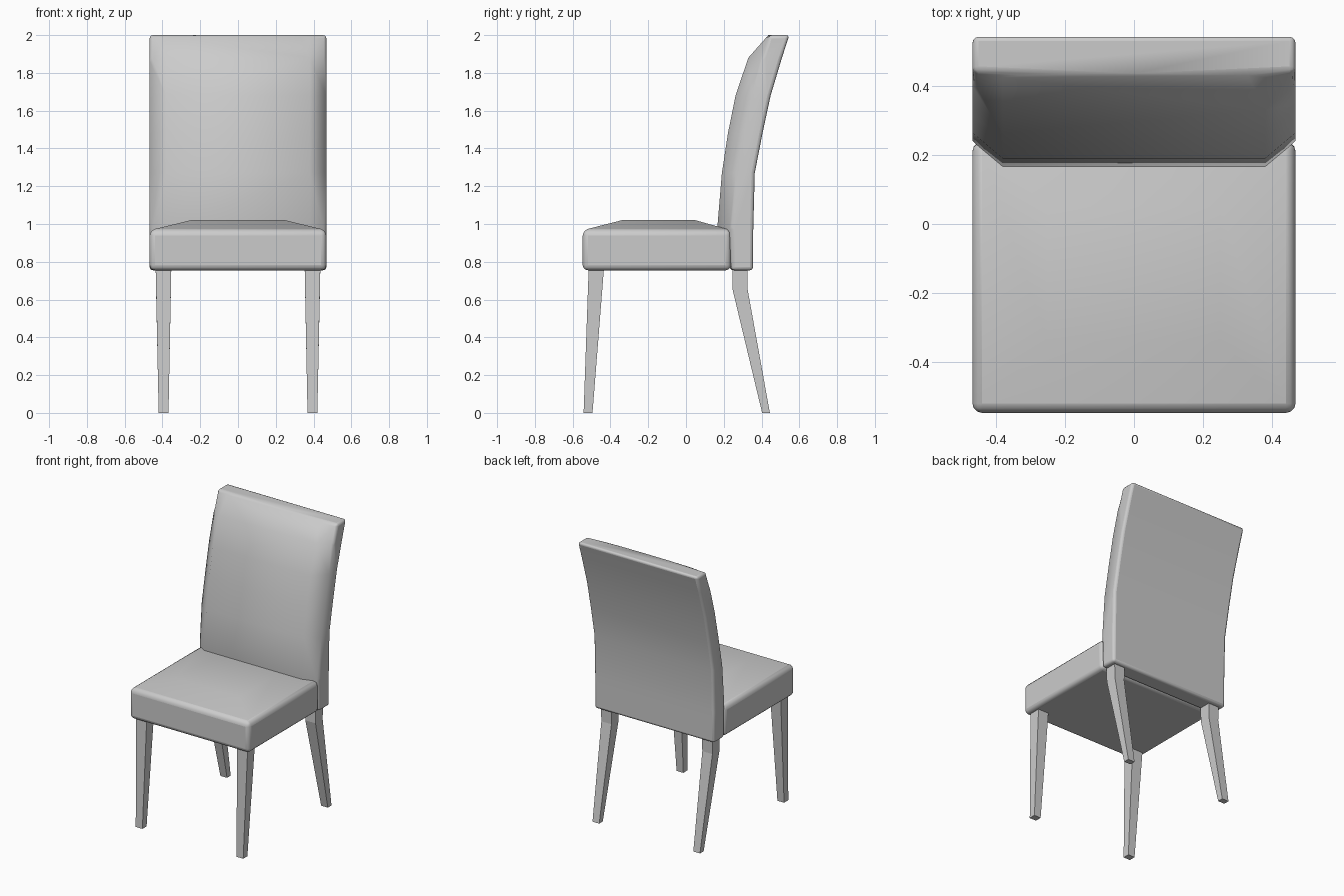
import bpy, bmesh, math

if "Cube" in bpy.data.objects:
    bpy.data.objects.remove(bpy.data.objects["Cube"])


def loft(name, rings, bevel=0.0):
    """Skin a stack of equal-length rings into a closed solid."""
    bm = bmesh.new()
    loops = [[bm.verts.new(p) for p in ring] for ring in rings]
    n = len(loops[0])
    for a, b in zip(loops, loops[1:]):
        for i in range(n):
            j = (i + 1) % n
            bm.faces.new((a[i], a[j], b[j], b[i]))
    bm.faces.new(loops[0][::-1])
    bm.faces.new(loops[-1])
    bmesh.ops.recalc_face_normals(bm, faces=bm.faces)
    mesh = bpy.data.meshes.new(name)
    bm.to_mesh(mesh)
    bm.free()
    obj = bpy.data.objects.new(name, mesh)
    bpy.context.collection.objects.link(obj)
    if bevel:
        mod = obj.modifiers.new("soft_edges", "BEVEL")
        mod.width = bevel
        mod.segments = 3
        mod.limit_method = "ANGLE"
        mod.angle_limit = math.radians(55)
        bpy.ops.object.select_all(action="DESELECT")
        obj.select_set(True)
        bpy.context.view_layer.objects.active = obj
        bpy.ops.object.shade_smooth_by_angle(angle=math.radians(50))
    return obj


def rect(x0, x1, y0, y1, z):
    return [(x0, y0, z), (x1, y0, z), (x1, y1, z), (x0, y1, z)]


W = 0.468

# Seat cushion with a gently crowned top
loft("seat", [
    rect(-W, W, -0.547, 0.238, 0.755),
    rect(-W, W, -0.547, 0.238, 0.967),
    rect(-0.25, 0.25, -0.34, 0.05, 1.02),
], bevel=0.028)

# Curved backrest: height, padded front, front at the sides, rear
profile = [
    (0.755, 0.235, 0.240, 0.355),
    (0.970, 0.165, 0.240, 0.356),
    (1.270, 0.190, 0.264, 0.364),
    (1.480, 0.222, 0.305, 0.405),
    (1.680, 0.262, 0.348, 0.448),
    (1.880, 0.330, 0.405, 0.508),
    (2.000, 0.436, 0.440, 0.547),
]
loft("backrest", [
    [(-W, yb, z), (-W, ys, z), (-0.38, yf, z), (0.38, yf, z), (W, ys, z), (W, yb, z)]
    for z, yf, ys, yb in profile
], bevel=0.026)

# Tapered legs: height, inner x, outer x, front y, rear y
legs = {
    "front_leg": [(0.0, 0.368, 0.420, -0.542, -0.495),
                  (0.77, 0.353, 0.436, -0.515, -0.434)],
    "rear_leg": [(0.0, 0.368, 0.420, 0.403, 0.444),
                 (0.66, 0.355, 0.434, 0.245, 0.325),
                 (0.77, 0.353, 0.436, 0.245, 0.327)],
}
for name, rows in legs.items():
    for side, s in (("left", -1), ("right", 1)):
        loft(f"{name}_{side}", [rect(s * xi, s * xo, y0, y1, z) for z, xi, xo, y0, y1 in rows])
